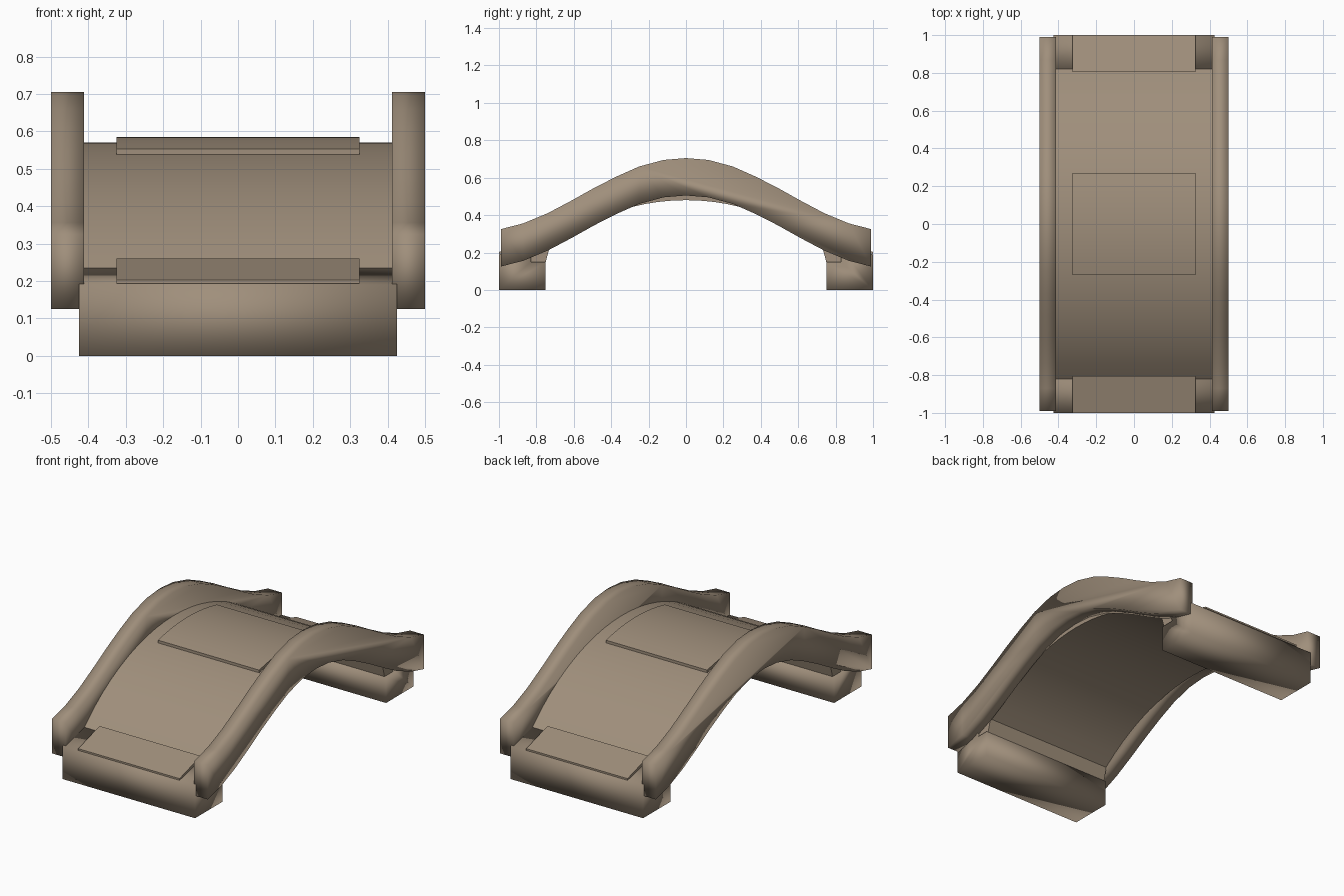
import bpy, bmesh, math

if "Cube" in bpy.data.objects:
    bpy.data.objects.remove(bpy.data.objects["Cube"])

stone = bpy.data.materials.new("tan stone")
stone.diffuse_color = (0.35, 0.275, 0.2, 1)
stone.use_nodes = True
stone.node_tree.nodes["Principled BSDF"].inputs["Base Color"].default_value = stone.diffuse_color


def extrude_profile(name, pts, x0, x1, angle=35):
    """Solid from a (y, z) outline, swept along x from x0 to x1."""
    bm = bmesh.new()
    a = [bm.verts.new((x0, y, z)) for y, z in pts]
    b = [bm.verts.new((x1, y, z)) for y, z in pts]
    n = len(pts)
    bm.faces.new(a)
    bm.faces.new(b[::-1])
    for i in range(n):
        j = (i + 1) % n
        bm.faces.new((a[i], b[i], b[j], a[j]))
    bmesh.ops.recalc_face_normals(bm, faces=bm.faces)
    me = bpy.data.meshes.new(name)
    bm.to_mesh(me)
    bm.free()
    me.materials.append(stone)
    ob = bpy.data.objects.new(name, me)
    bpy.context.collection.objects.link(ob)
    bpy.ops.object.select_all(action='DESELECT')
    ob.select_set(True)
    bpy.context.view_layer.objects.active = ob
    bpy.ops.object.shade_smooth_by_angle(angle=math.radians(angle))
    return ob


def mirrored(half):
    """Complete a half outline (y >= 0, from y = 0 outward) to both sides."""
    return [(-y, z) for y, z in half[:0:-1]] + half


# Circular arch of the walkway
R = 1.171


def arch(y, top):
    return top - R + math.sqrt(R * R - y * y)


# Wavy side rails, constant height
rail_half = [(0, .705), (.12, .695), (.25, .66), (.37, .607), (.49, .546),
             (.615, .476), (.74, .41), (.87, .356), (.99, .325)]
rail_top = mirrored(rail_half)
rail = rail_top + [(y, z - .2) for y, z in reversed(rail_top)]
for side, x0, x1 in (("left", -.5, -.412), ("right", .412, .5)):
    extrude_profile(side + "_rail", rail, x0, x1, 100)

# Arched deck with feet seated in the end blocks
N = 10
top = mirrored([(.82 * i / N, arch(.82 * i / N, .57)) for i in range(N + 1)])
under = mirrored([(.73 * i / N, arch(.73 * i / N, .48)) for i in range(N + 1)])
foot = [(.83, .15), (.75, .15)]
deck = top + foot + under[::-1] + [(-y, z) for y, z in reversed(foot)]
extrude_profile("deck", deck, -.415, .415)

# Raised slab at the crown
slab = mirrored([(.27 * i / 5, arch(.27 * i / 5, .585)) for i in range(6)])
slab += [(y, z - .025) for y, z in reversed(slab)]
extrude_profile("crown_slab", slab, -.325, .325)

# End blocks with a notch for the deck, and sloping step slabs on them
block = [(1, 0), (1, .19), (.82, .235), (.83, .15), (.75, .15), (.75, 0)]
step = [(1, .193), (1, .203), (.805, .26), (.805, .235)]
for side, s in (("front", -1), ("back", 1)):
    extrude_profile(side + "_block", [(s * y, z) for y, z in block], -.425, .425, 100)
    extrude_profile(side + "_step", [(s * y, z) for y, z in step], -.325, .325)
